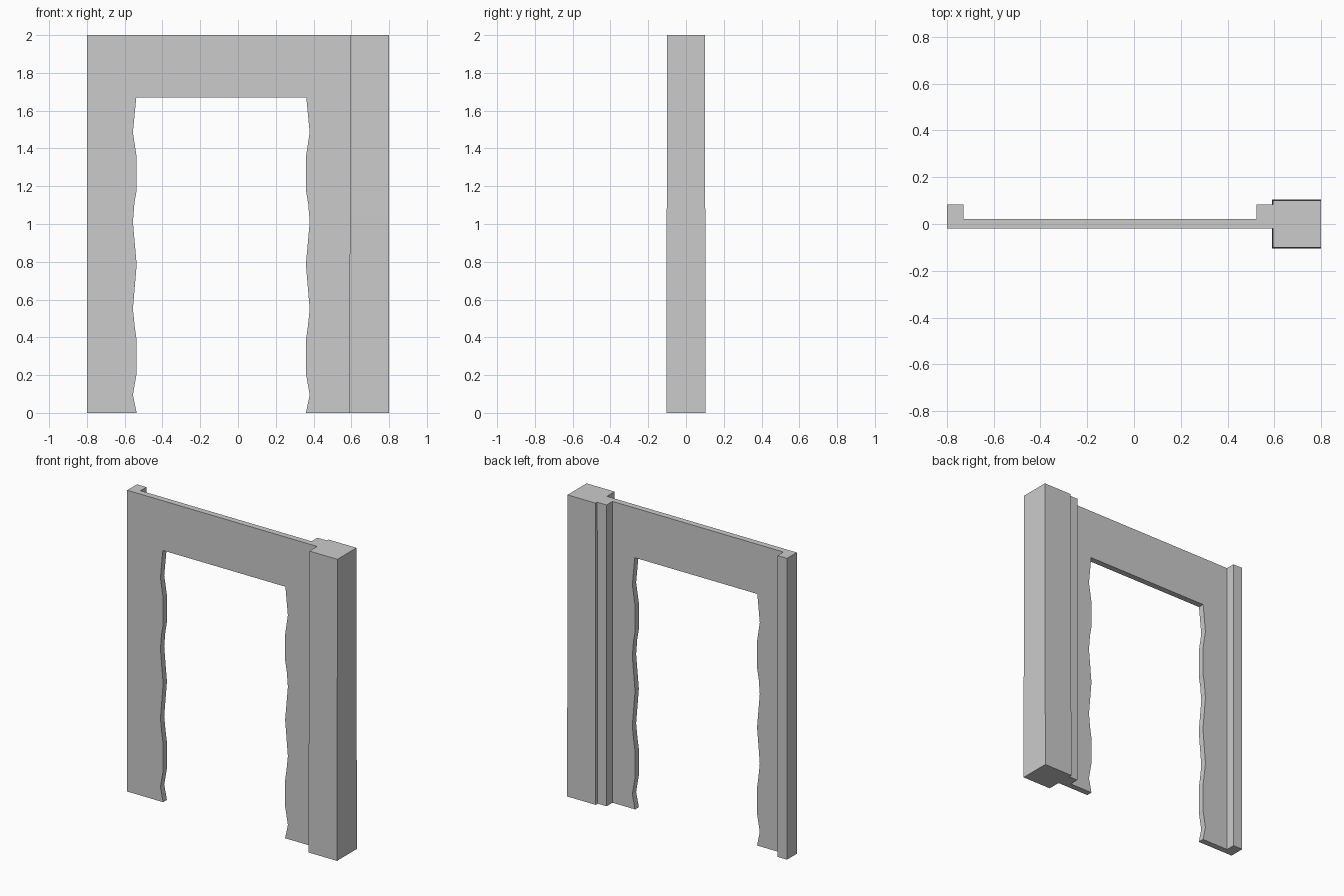
import bpy, bmesh

if "Cube" in bpy.data.objects:
    bpy.data.objects.remove(bpy.data.objects["Cube"])

def make_object(name, bm):
    bmesh.ops.recalc_face_normals(bm, faces=bm.faces)
    mesh = bpy.data.meshes.new(name)
    bm.to_mesh(mesh)
    bm.free()
    obj = bpy.data.objects.new(name, mesh)
    bpy.context.collection.objects.link(obj)
    return obj

def prism(name, outline, vector):
    """Extrude a closed 3D outline along a vector."""
    bm = bmesh.new()
    face = bm.faces.new([bm.verts.new(p) for p in outline])
    new = bmesh.ops.extrude_face_region(bm, geom=[face], use_keep_orig=True)
    verts = [g for g in new["geom"] if isinstance(g, bmesh.types.BMVert)]
    bmesh.ops.translate(bm, verts=verts, vec=vector)
    return make_object(name, bm)

def rect(x0, x1, y0, y1, z):
    return [(x0, y0, z), (x1, y0, z), (x1, y1, z), (x0, y1, z)]

# Wavy jamb: (inset depth, height), mirrored about the doorway centre
BACK, FRONT = 0.021, -0.019
MID, HALF = -0.0885, 0.448
wave = [(0, 0), (0.02, 0.095), (0, 0.21), (0, 0.385), (0.01, 0.455),
        (0.02, 0.55), (0, 0.785), (0.02, 1.01), (0.012, 1.11), (0, 1.18),
        (0, 1.355), (0.02, 1.485), (0.002, 1.67)]
left_jamb = [(MID - HALF - d, z) for d, z in wave]
right_jamb = [(MID + HALF + d, z) for d, z in reversed(wave)]

# Thin wall panel with the doorway opening
profile = ([(-0.8, 2), (-0.8, 0)] + left_jamb + right_jamb
           + [(0.6, 0), (0.6, 2)])
prism("wall_panel", [(x, FRONT, z) for x, z in profile], (0, BACK - FRONT, 0))

# Upright battens on the back of the panel
for name, x0, x1 in (("left_batten", -0.8, -0.73), ("right_batten", 0.525, 0.6)):
    prism(name, rect(x0, x1, BACK, 0.083, 0), (0, 0, 2))

# Corner post, very slightly thicker in its lower half
bm = bmesh.new()
rings = []
for z, h in ((0, 0.104), (1.04, 0.102), (2, 0.1)):
    rings.append([bm.verts.new(p) for p in rect(0.694 - h, 0.8, -h, h, z)])
for a, b in zip(rings, rings[1:]):
    for i in range(4):
        j = (i + 1) % 4
        bm.faces.new((a[i], a[j], b[j], b[i]))
bm.faces.new(rings[0])
bm.faces.new(rings[-1])
make_object("corner_post", bm)
